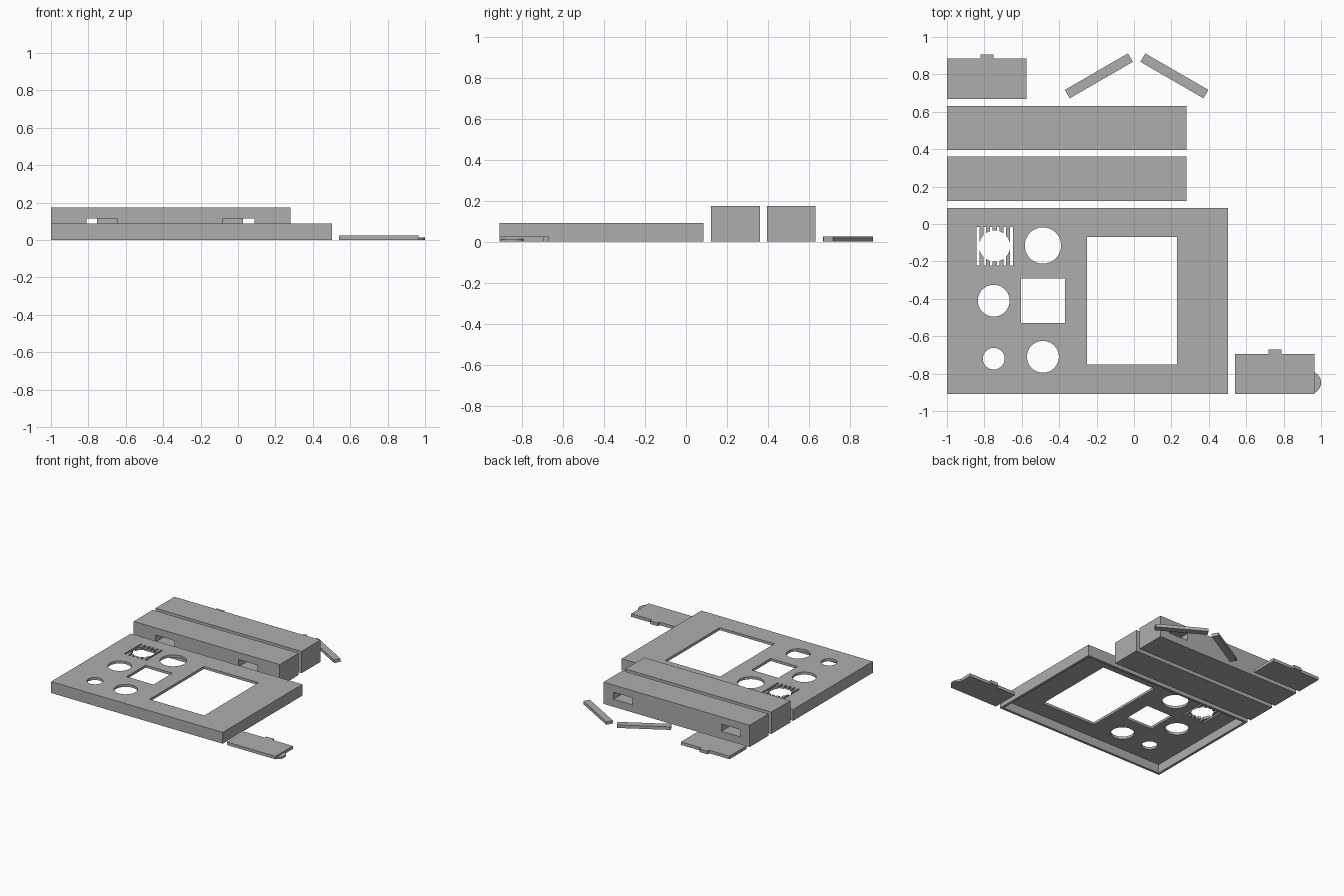
import bpy, bmesh, math
from mathutils import Matrix

if "Cube" in bpy.data.objects:
    bpy.data.objects.remove(bpy.data.objects["Cube"])

grey = bpy.data.materials.new("plain_grey")
grey.diffuse_color = (0.42, 0.42, 0.42, 1)
grey.use_nodes = True
grey.node_tree.nodes["Principled BSDF"].inputs["Base Color"].default_value = grey.diffuse_color


def prism(name, points, z0, z1):
    """Extrude a flat outline from z0 to z1."""
    bm = bmesh.new()
    face = bm.faces.new([bm.verts.new((x, y, z0)) for x, y in points])
    res = bmesh.ops.extrude_face_region(bm, geom=[face])
    top = [v for v in res["geom"] if isinstance(v, bmesh.types.BMVert)]
    bmesh.ops.translate(bm, verts=top, vec=(0, 0, z1 - z0))
    bmesh.ops.recalc_face_normals(bm, faces=bm.faces)
    mesh = bpy.data.meshes.new(name)
    bm.to_mesh(mesh)
    bm.free()
    mesh.materials.append(grey)
    obj = bpy.data.objects.new(name, mesh)
    bpy.context.collection.objects.link(obj)
    return obj


def box(name, x0, x1, y0, y1, z0, z1):
    return prism(name, [(x0, y0), (x1, y0), (x1, y1), (x0, y1)], z0, z1)


def arc(cx, cy, r, start=0, sweep=360, n=64):
    return [(cx + r * math.cos(math.radians(start + sweep * i / n)),
             cy + r * math.sin(math.radians(start + sweep * i / n)))
            for i in range(n if sweep == 360 else n + 1)]


def cut(obj, cutters):
    """Subtract the cutters one by one, then delete them."""
    bpy.context.view_layer.objects.active = obj
    for c in cutters:
        c.hide_render = True
        mod = obj.modifiers.new("cut", 'BOOLEAN')
        mod.operation = 'DIFFERENCE'
        mod.solver = 'EXACT'
        mod.object = c
        bpy.ops.object.modifier_apply(modifier=mod.name)
        bpy.data.objects.remove(c)


def smooth(obj):
    bpy.ops.object.select_all(action='DESELECT')
    obj.select_set(True)
    bpy.context.view_layer.objects.active = obj
    bpy.ops.object.shade_smooth_by_angle(angle=math.radians(30))


# Faceplate: shallow lid, open underneath
panel = box("faceplate", -1, 0.503, -0.91, 0.086, 0, 0.09)
wall = 0.02
cutters = [box("cavity", -1 + wall, 0.503 - wall, -0.91 + wall, 0.086 - wall, -0.1, 0.07)]

# Screen window and square window
for x0, x1, y0, y1 in [(-0.25, 0.23, -0.75, -0.07), (-0.605, -0.37, -0.53, -0.292)]:
    cutters.append(box("window", x0, x1, y0, y1, 0.03, 0.2))

# Round holes, the last one behind the grille
for cx, cy, r in [(-0.487, -0.115, 0.097), (-0.75, -0.41, 0.085), (-0.487, -0.71, 0.085),
                  (-0.75, -0.72, 0.058), (-0.745, -0.118, 0.083)]:
    cutters.append(prism("hole", arc(cx, cy, r), 0.03, 0.2))

# Grille slots
for i in range(6):
    x = -0.834 + i * 0.0358
    cutters.append(box("slot", x - 0.007, x + 0.007, -0.222, -0.016, 0.03, 0.2))
cut(panel, cutters)
smooth(panel)

# Two long blocks, each with two slots running through it
for name, y0, y1, starts in [("front_block", 0.122, 0.36, (-0.81, -0.08)),
                             ("rear_block", 0.395, 0.632, (-0.92, 0.027))]:
    block = box(name, -1, 0.28, y0, y1, 0, 0.173)
    cut(block, [box("channel", x, x + 0.167, y0 - 0.1, y1 + 0.1, 0.06, 0.116) for x in starts])

# Two cover plates with a small tab on the rear edge
for name, x, y in [("right_plate", 0.54, -0.91), ("left_plate", -1, 0.668)]:
    outline = [(0, 0), (0.426, 0), (0.426, 0.216), (0.248, 0.216),
               (0.248, 0.238), (0.178, 0.238), (0.178, 0.216), (0, 0.216)]
    prism(name, [(x + px, y + py) for px, py in outline], 0, 0.024)

# Thin rounded thumb tab at the end of the right plate
half = math.degrees(math.acos(0.026 / 0.06))
smooth(prism("thumb_tab", arc(0.94, -0.848, 0.06, -half, 2 * half, 24), 0, 0.014))

# Two slanted bars
for name, x, angle in [("left_bar", -0.188, 30), ("right_bar", 0.216, -30)]:
    bar = box(name, -0.195, 0.195, -0.026, 0.026, 0, 0.024)
    bar.data.transform(Matrix.Translation((x, 0.792, 0)) @ Matrix.Rotation(math.radians(angle), 4, 'Z'))
